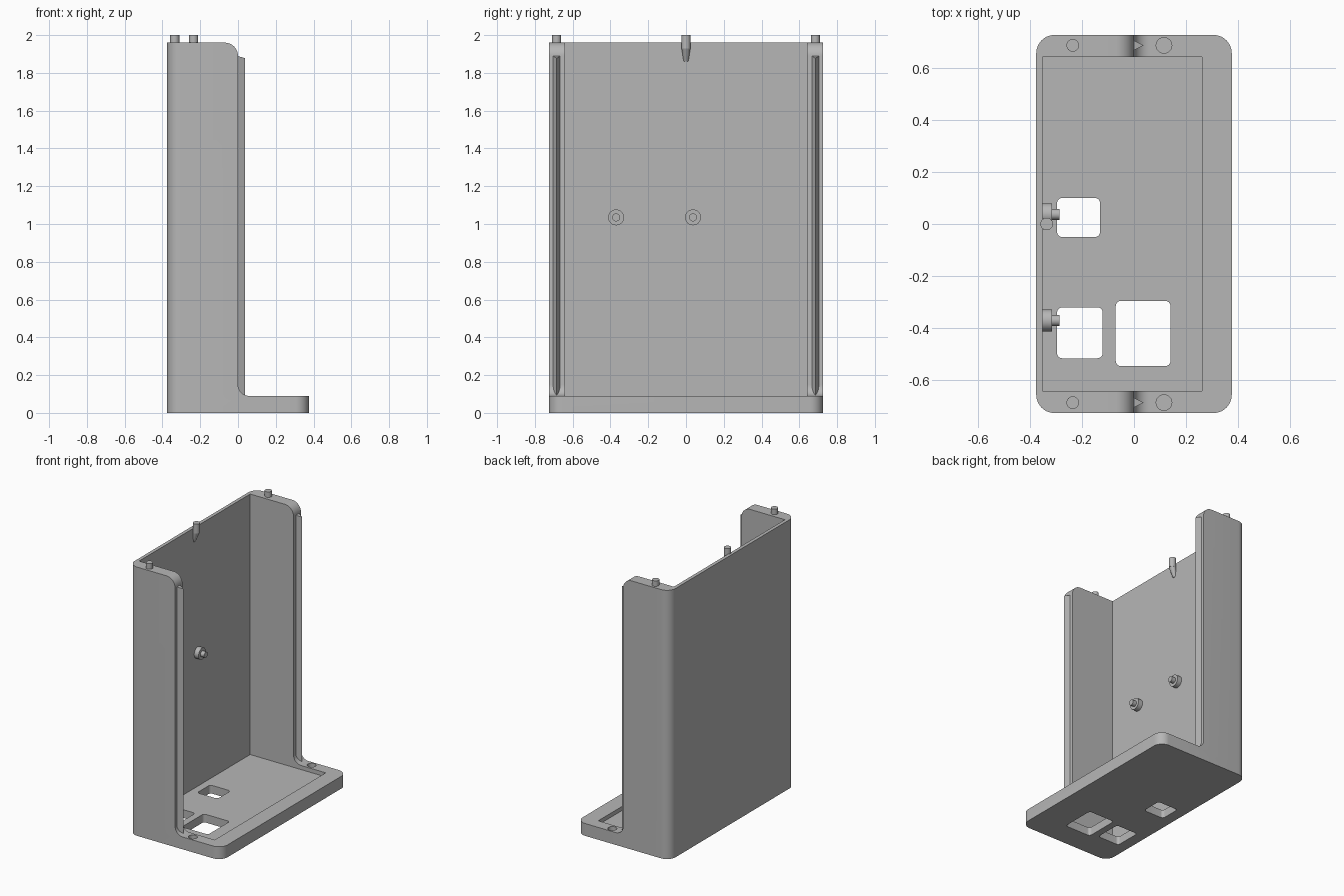
import bpy, bmesh
from math import sin, cos, pi
from mathutils import Vector, Matrix

cube = bpy.data.objects.get("Cube")
if cube:
    bpy.data.objects.remove(cube, do_unlink=True)

grey = bpy.data.materials.new("light grey")
grey.use_nodes = True
colour = (0.47, 0.47, 0.47, 1)
grey.diffuse_color = colour
grey.node_tree.nodes["Principled BSDF"].inputs["Base Color"].default_value = colour


def make(name, bm):
    bmesh.ops.recalc_face_normals(bm, faces=bm.faces)
    mesh = bpy.data.meshes.new(name)
    bm.to_mesh(mesh)
    bm.free()
    mesh.materials.append(grey)
    ob = bpy.data.objects.new(name, mesh)
    bpy.context.collection.objects.link(ob)
    return ob


def prism(name, points, offset):
    """Extrude a closed 3D outline along an offset."""
    bm = bmesh.new()
    face = bm.faces.new([bm.verts.new(p) for p in points])
    ext = bmesh.ops.extrude_face_region(bm, geom=[face])
    moved = [v for v in ext["geom"] if isinstance(v, bmesh.types.BMVert)]
    bmesh.ops.translate(bm, verts=moved, vec=offset)
    return make(name, bm)


def arc(cx, cy, r, start, end, n=10):
    return [(cx + r * cos(start + (end - start) * i / n),
             cy + r * sin(start + (end - start) * i / n)) for i in range(n + 1)]


def rounded_block(name, x0, x1, y0, y1, z0, z1, r):
    corners = ((x1 - r, y1 - r), (x0 + r, y1 - r), (x0 + r, y0 + r), (x1 - r, y0 + r))
    pts = []
    for i, (cx, cy) in enumerate(corners):
        pts += arc(cx, cy, r, i * pi / 2, (i + 1) * pi / 2)
    return prism(name, [(x, y, z0) for x, y in pts], (0, 0, z1 - z0))


def cylinder(name, start, end, r):
    a, b = Vector(start), Vector(end)
    turn = (b - a).to_track_quat('Z', 'Y').to_matrix().to_4x4()
    bm = bmesh.new()
    bmesh.ops.create_cone(bm, cap_ends=True, segments=32, radius1=r, radius2=r,
                          depth=(b - a).length, matrix=Matrix.Translation((a + b) / 2) @ turn)
    return make(name, bm)


def combine(ob, tool, operation='DIFFERENCE'):
    mod = ob.modifiers.new("cut", 'BOOLEAN')
    mod.operation, mod.object, mod.solver = operation, tool, 'EXACT'
    bpy.context.view_layer.objects.active = ob
    bpy.ops.object.modifier_apply(modifier=mod.name)
    bpy.data.objects.remove(tool, do_unlink=True)


X, Y, TOP, BASE = 0.375, 0.725, 1.96, 0.09
FLOOR = 0.06

# housing: L-shaped side profile trimmed to a rounded footprint
profile = [(-X, 0), (X, 0), (X, BASE)]
profile += arc(0.06, BASE + 0.06, 0.06, 1.5 * pi, pi)
profile += arc(-0.07, TOP - 0.07, 0.07, 0, pi / 2)
profile += [(-X, TOP)]
housing = prism("housing", [(x, -Y - 0.1, z) for x, z in profile], (0, 2 * Y + 0.2, 0))
combine(housing, rounded_block("footprint", -X, X, -Y, Y, -0.1, 2.1, 0.07), 'INTERSECT')

# interior between the side walls, and the recessed floor
cavity = prism("cavity", [(-0.35, -0.64, FLOOR), (0.26, -0.64, FLOOR),
                          (0.26, 0.64, FLOOR), (-0.35, 0.64, FLOOR)], (0, 0, 2.1))
combine(housing, cavity)

# openings in the floor
for x0, x1, y0, y1 in ((-0.295, -0.13, -0.05, 0.10),
                       (-0.295, -0.12, -0.515, -0.32),
                       (-0.07, 0.14, -0.545, -0.295)):
    combine(housing, rounded_block("opening", x0, x1, y0, y1, -0.1, 0.2, 0.02))

parts = [housing]
for side, label in ((1, "left"), (-1, "right")):
    y = side * 0.685
    # socket in the base rim
    combine(housing, cylinder("socket", (0.115, y, 0.04), (0.115, y, 0.2), 0.03))
    # locating peg on top of the side wall
    parts.append(cylinder(label + "_peg", (-0.235, y, TOP - 0.02), (-0.235, y, 2), 0.024))
    # pointed ridge down the front edge of the side wall
    ridge = prism(label + "_ridge", [(-0.005, y - 0.021, BASE - 0.01), (0.038, y, BASE - 0.01),
                                     (-0.005, y + 0.021, BASE - 0.01)], (0, 0, 1.89 - BASE + 0.01))
    for v in ridge.data.vertices:
        if v.co.z > 1 and v.co.x > 0:
            v.co.z -= 0.012
    parts.append(ridge)

# stepped studs on the back wall
for y, label in ((0.037, "left"), (-0.37, "right")):
    parts.append(cylinder(label + "_stud_base", (-0.36, y, 1.035), (-0.315, y, 1.035), 0.042))
    parts.append(cylinder(label + "_stud_tip", (-0.32, y, 1.035), (-0.285, y, 1.035), 0.021))

# middle peg with a tapered support running into the back wall
parts.append(cylinder("middle_peg", (-0.335, 0, 1.93), (-0.335, 0, 2), 0.024))
bm = bmesh.new()
for cx, z, r in ((-0.335, 1.935, 0.024), (-0.357, 1.86, 0.013)):
    for x, y in arc(cx, 0, r, 0, 2 * pi, 24)[:-1]:
        bm.verts.new((x, y, z))
bmesh.ops.convex_hull(bm, input=bm.verts)
parts.append(make("middle_peg_support", bm))

# smooth rounded surfaces, crisp edges
bpy.ops.object.select_all(action='DESELECT')
for ob in parts:
    ob.select_set(True)
bpy.context.view_layer.objects.active = housing
bpy.ops.object.shade_smooth_by_angle(angle=pi / 6)
